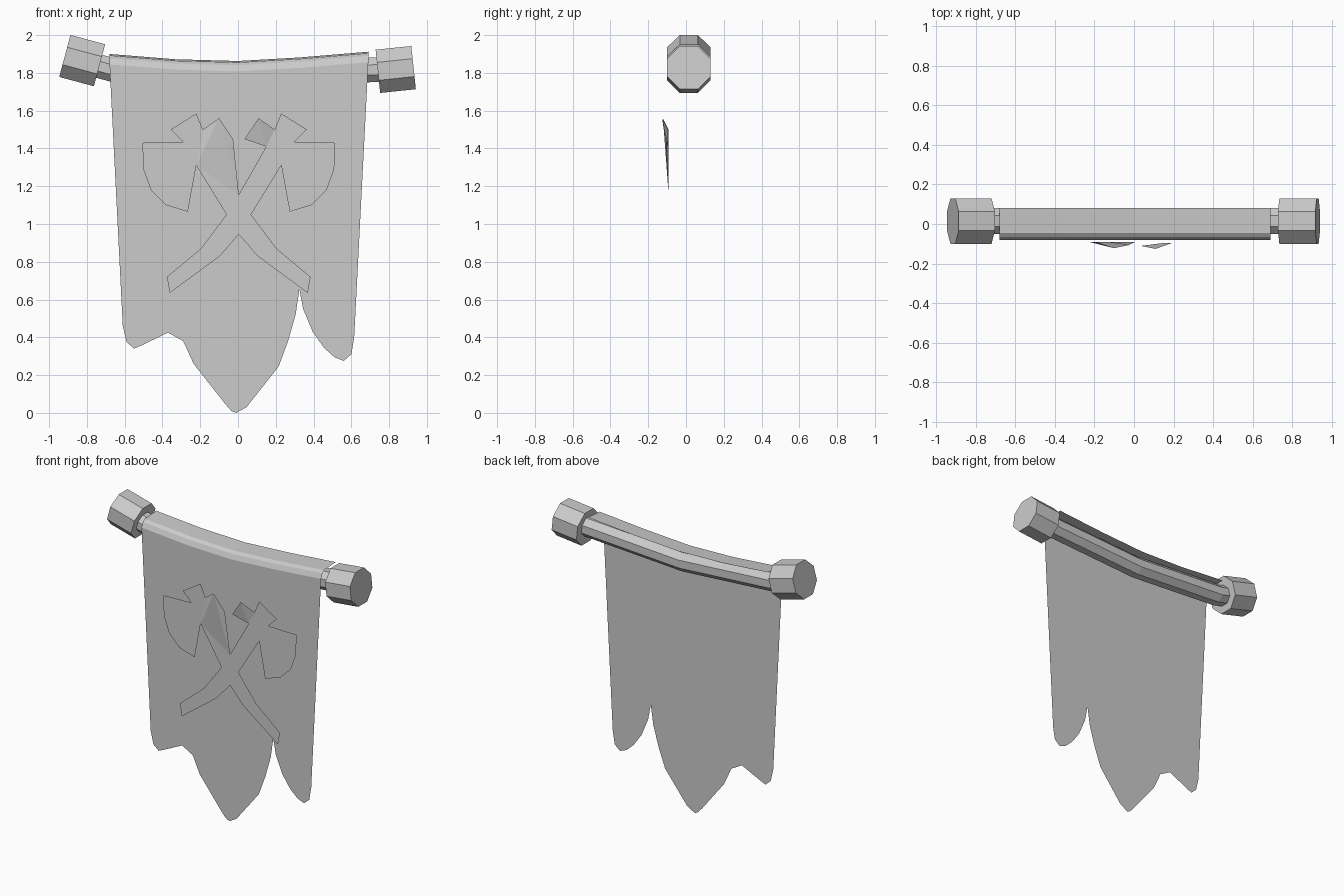
import bpy
import bmesh
from math import cos, sin, pi, radians
from mathutils import Matrix, Vector

default_cube = bpy.data.objects.get("Cube")
if default_cube:
    bpy.data.objects.remove(default_cube, do_unlink=True)

GREY = 0.6
material = bpy.data.materials.new("plain grey")
material.use_nodes = True
material.diffuse_color = (GREY, GREY, GREY, 1)
material.node_tree.nodes["Principled BSDF"].inputs["Base Color"].default_value = (GREY, GREY, GREY, 1)


def finish(name, bm, solid=False):
    """Turn a bmesh into a flat shaded object."""
    if solid:
        bmesh.ops.recalc_face_normals(bm, faces=bm.faces[:])
    mesh = bpy.data.meshes.new(name)
    bm.to_mesh(mesh)
    bm.free()
    mesh.materials.append(material)
    obj = bpy.data.objects.new(name, mesh)
    bpy.context.scene.collection.objects.link(obj)
    return obj


def loft(bm, rows, closed=False):
    """Bridge rows of points with quads."""
    rings = [[bm.verts.new(point) for point in row] for row in rows]
    for a, b in zip(rings, rings[1:]):
        count = len(a)
        for i in range(count if closed else count - 1):
            j = (i + 1) % count
            bm.faces.new((a[i], a[j], b[j], b[i]))
    return rings


def octagon(apothem):
    radius = apothem / cos(pi / 8)
    angles = [pi / 8 + i * pi / 4 for i in range(8)]
    return [(radius * cos(a), radius * sin(a)) for a in angles]


def octagonal_bar(name, stations, apothem, matrix=Matrix()):
    """Eight sided bar along x through (x, z) stations."""
    bm = bmesh.new()
    rows = [[matrix @ Vector((x, y, z + dz)) for y, dz in octagon(apothem)]
            for x, z in stations]
    rings = loft(bm, rows, closed=True)
    for ring in (rings[0], rings[-1]):
        bm.faces.new(ring)
    return finish(name, bm, solid=True)


# Sagging pole with a tilted knob on each end
POLE_Y = 0.015
pole_path = [(-0.80, 1.852), (-0.68, 1.82), (0, 1.775), (0.69, 1.815), (0.80, 1.82)]
octagonal_bar("pole", pole_path, 0.065, Matrix.Translation((0, POLE_Y, 0)))

for name, x, z, tilt in (("right_knob", -0.825, 1.865, 15),
                         ("left_knob", 0.835, 1.818, -6)):
    place = Matrix.Translation((x, POLE_Y, z)) @ Matrix.Rotation(radians(tilt), 4, "Y")
    octagonal_bar(name, [(-0.095, 0), (0.095, 0)], 0.115, place)

# Cloth folded over the pole
CLOTH_Y = -0.08
fold_path = [(-0.68, 1.90), (-0.33, 1.872), (0, 1.863), (0.33, 1.882), (0.69, 1.912)]
fold_profile = [(0.08, 0), (-0.045, -0.008), (-0.065, -0.022), (CLOTH_Y, -0.055)]
bm = bmesh.new()
rings = loft(bm, [[(x, y, z + dz) for y, dz in fold_profile] for x, z in fold_path])

# Hanging sheet with a torn lower edge, sharing the fold's front edge
torn_edge = [
    (0.615, 0.40), (0.6, 0.31), (0.56, 0.275), (0.51, 0.295), (0.455, 0.345),
    (0.395, 0.43), (0.345, 0.55), (0.325, 0.655), (0.305, 0.52), (0.265, 0.38),
    (0.215, 0.245), (0.045, 0.03), (-0.01, 0), (-0.035, 0.01), (-0.07, 0.05),
    (-0.115, 0.145), (-0.235, 0.26), (-0.29, 0.38), (-0.37, 0.425), (-0.45, 0.405),
    (-0.505, 0.36), (-0.55, 0.34), (-0.59, 0.375), (-0.61, 0.46)]
front_edge = [ring[-1] for ring in rings]
lower = [bm.verts.new((x, CLOTH_Y, z)) for x, z in torn_edge]
sheet = bm.faces.new(front_edge + lower)
bmesh.ops.triangulate(bm, faces=[sheet])
bmesh.ops.recalc_face_normals(bm, faces=bm.faces[:])
finish("banner_cloth", bm)

# Crossed axe patches: blade, top spike, poll, then the curved handle
axe_outline = [
    (-0.51, 1.43), (-0.295, 1.435), (-0.36, 1.50), (-0.225, 1.585), (-0.19, 1.50),
    (-0.105, 1.56), (-0.03, 1.45), (-0.145, 1.41), (0, 1.155), (0.065, 1.05),
    (0.2, 0.87), (0.38, 0.72), (0.365, 0.635), (0.1, 0.83), (0, 0.945),
    (-0.065, 1.05), (-0.225, 1.31), (-0.27, 1.065), (-0.385, 1.10), (-0.465, 1.18),
    (-0.505, 1.29)]
lifted = {5: 0.03, 6: 0.015}  # the poll curls away from the cloth

for name, side, depth in (("right_axe_patch", 1, 0.012), ("left_axe_patch", -1, 0.016)):
    bm = bmesh.new()
    corners = [bm.verts.new((side * x + 0.004, CLOTH_Y - depth - lifted.get(i, 0), z))
               for i, (x, z) in enumerate(axe_outline)]
    patch = bm.faces.new(corners)
    bmesh.ops.triangulate(bm, faces=[patch])
    for face in bm.faces:
        face.normal_update()
        if face.normal.y > 0:
            face.normal_flip()
    finish(name, bm)
